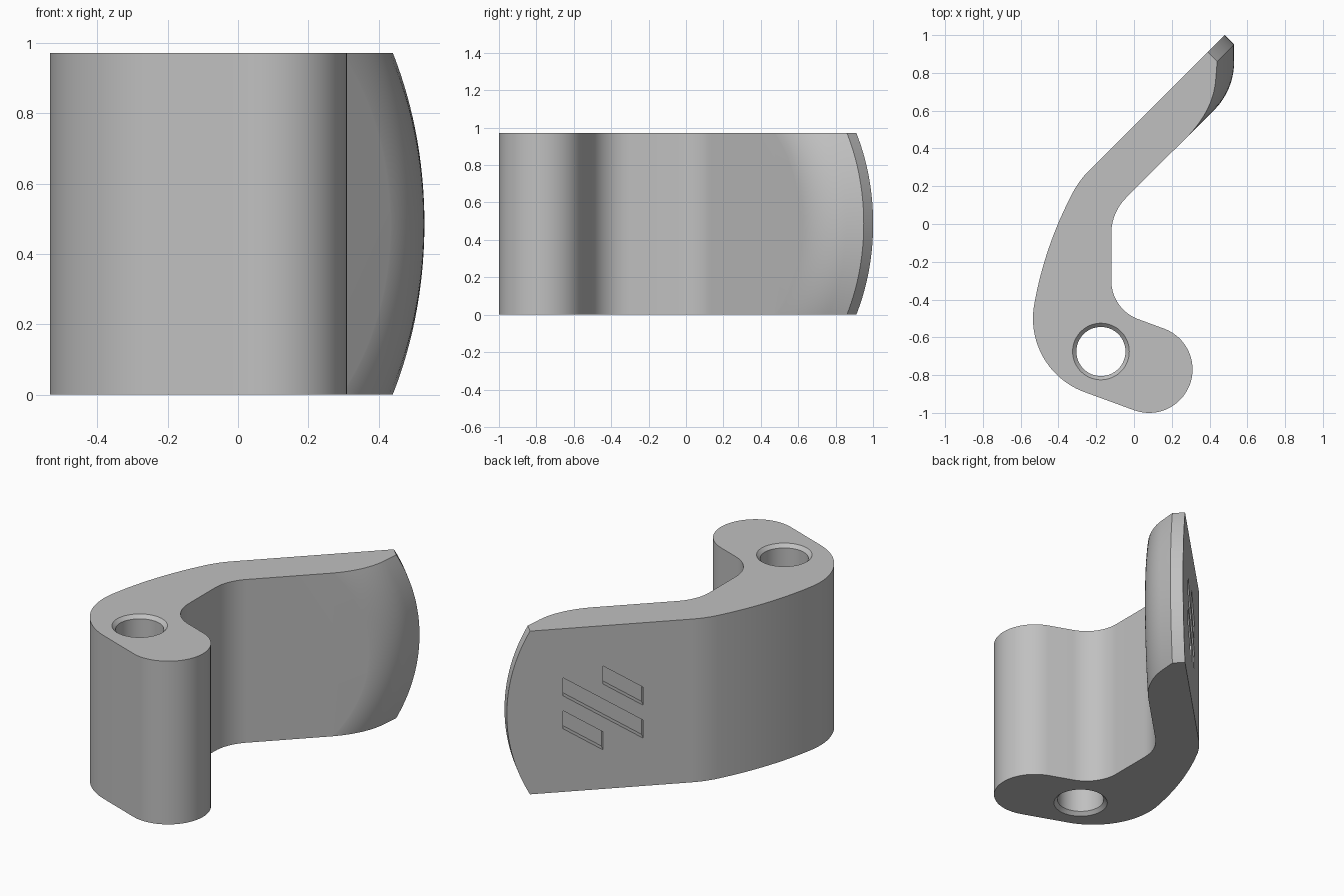
import bpy, bmesh
from math import sin, cos, radians, pi
from mathutils import Matrix

cube = bpy.data.objects.get("Cube")
if cube:
    bpy.data.objects.remove(cube, do_unlink=True)

HEIGHT = 0.972
MID = HEIGHT / 2
ARM_TURN = Matrix.Rotation(pi / 4, 4, 'Z')   # arm frame: x along arm, y through it


def arc(cx, cy, r, start, end, steps=16):
    angles = [radians(start + (end - start) * i / steps) for i in range(steps + 1)]
    return [(cx + r * cos(a), cy + r * sin(a)) for a in angles]


def loft(name, rings, matrix=Matrix()):
    """Closed solid through equal rings of points, capped at both ends."""
    bm = bmesh.new()
    loops = [[bm.verts.new(p) for p in ring] for ring in rings]
    for a, b in zip(loops, loops[1:]):
        for i in range(len(a)):
            j = (i + 1) % len(a)
            bm.faces.new((a[i], a[j], b[j], b[i]))
    bm.faces.new(loops[0])
    bm.faces.new(loops[-1])
    bmesh.ops.recalc_face_normals(bm, faces=bm.faces)
    bm.transform(matrix)
    mesh = bpy.data.meshes.new(name)
    bm.to_mesh(mesh)
    bm.free()
    obj = bpy.data.objects.new(name, mesh)
    bpy.context.collection.objects.link(obj)
    return obj


# Side outline of the curved lever
arm_end = [ARM_TURN @ Matrix.Translation((1.2, t, 0)) for t in (0.127, 0.368)]
outline = [tuple(m.translation.xy) for m in arm_end]
outline += arc(0.125, -0.075, 0.51, 135, 152, 8)       # outer bend
outline += arc(1.441, -0.775, 2.0, 152, 170)[1:]       # long back
outline += arc(-0.12, -0.5, 0.415, 170, 250, 24)[1:]   # heel
outline += arc(0.08, -0.77, 0.23, -110, 70, 40)        # rounded toe
outline += arc(0.097, -0.30, 0.217, 250, 180, 20)      # inner hollow
outline += arc(0.146, -0.05, 0.266, 180, 135)          # inner bend
lever = loft("lever", [[(x, y, z) for x, y in outline] for z in (0, HEIGHT)])

# Ring-shaped cutter that rounds and bevels the tip
AXIS = 0.057
section = arc(0.727 - AXIS, 0.4868, 0.36, -90, -45, 14)
section += [(0.99, 0.297), (0.99, 0.5), (1.5, 0.5), (1.5, 0), (0.6, 0)]
rings = []
for i in range(73):
    a = radians(-60 + 120 * i / 72)
    rings.append([(AXIS + r * cos(a), t, MID + r * sin(a)) for r, t in section])
cutters = [loft("tip_cutter", rings, ARM_TURN)]

# Pivot hole with chamfered rims
levels = [(0.17, -0.02), (0.13, 0.02), (0.13, HEIGHT - 0.02), (0.17, HEIGHT + 0.02)]
cutters.append(loft("hole_cutter", [
    [(x, y, z) for x, y in arc(-0.175, -0.675, r, 0, 360, 64)[:-1]] for r, z in levels]))

# Three slanted grip grooves on the back of the arm
for s0, s1, top in ((0.30, 0.74, 0.68), (0.30, 0.52, 0.732), (0.52, 0.74, 0.484)):
    low = top - 0.655 * (s1 - s0)
    corners = [(s1, top), (s0, low), (s0, low - 0.107), (s1, top - 0.107)]
    cutters.append(loft("groove_cutter", [
        [(s, t, z) for s, z in corners] for t in (0.318, 0.45)], ARM_TURN))

# Cut, then remove the cutters
bpy.ops.object.select_all(action='DESELECT')
bpy.context.view_layer.objects.active = lever
lever.select_set(True)
for cutter in cutters:
    cutter.hide_render = True
    mod = lever.modifiers.new("cut", 'BOOLEAN')
    mod.operation = 'DIFFERENCE'
    mod.solver = 'EXACT'
    mod.object = cutter
    bpy.ops.object.modifier_apply(modifier=mod.name)
    bpy.data.objects.remove(cutter, do_unlink=True)

# Plain grey finish
grey = bpy.data.materials.new("plain_grey")
grey.use_nodes = True
colour = (0.53, 0.53, 0.53, 1)
grey.diffuse_color = colour
grey.node_tree.nodes["Principled BSDF"].inputs["Base Color"].default_value = colour
lever.data.materials.clear()
lever.data.materials.append(grey)
for face in lever.data.polygons:
    face.material_index = 0
bpy.ops.object.shade_smooth_by_angle(angle=radians(25))
